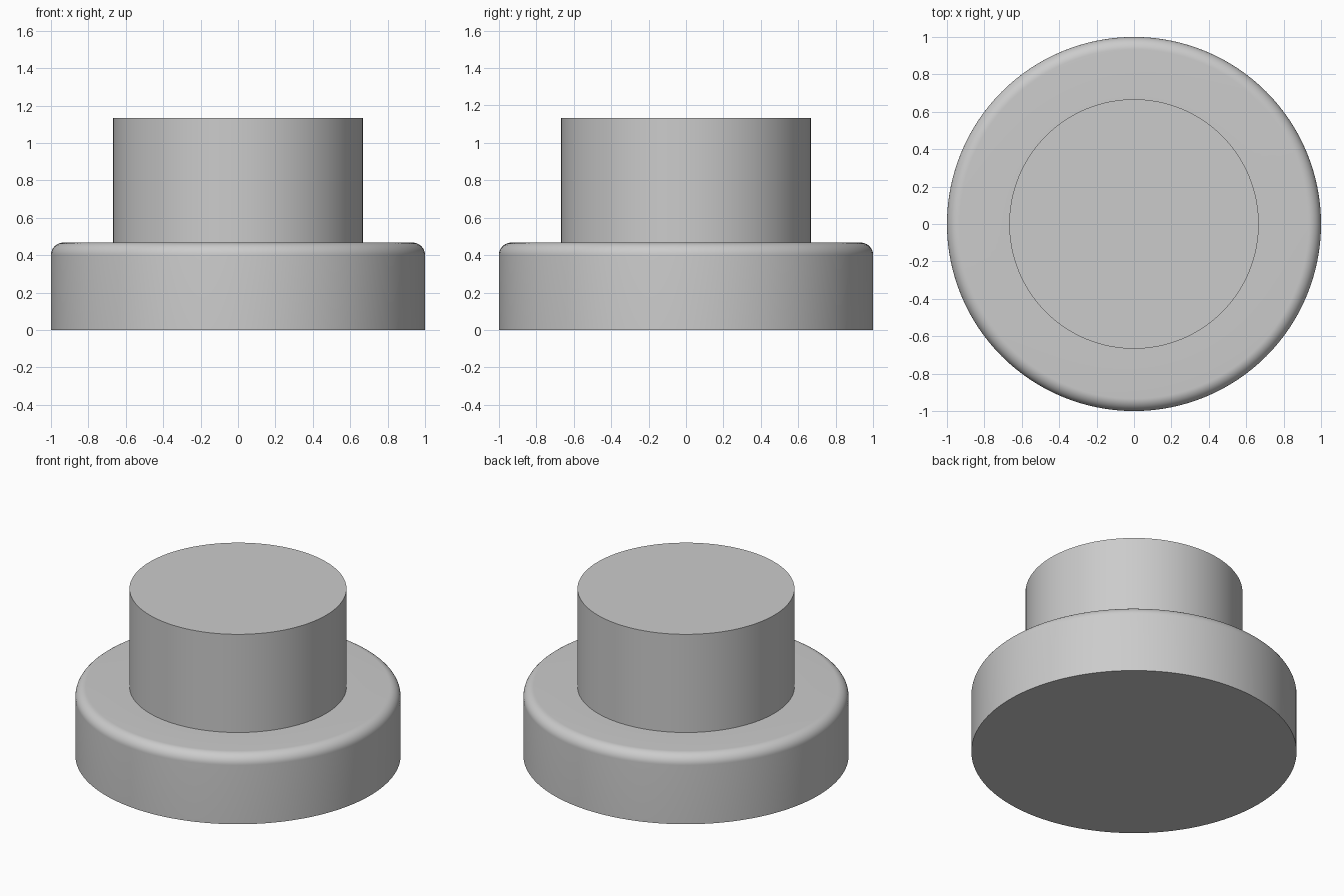
import bpy
import bmesh
from math import cos, sin, pi, radians

cube = bpy.data.objects.get("Cube")
if cube:
    bpy.data.objects.remove(cube, do_unlink=True)

SEGMENTS = 128
BASE_R, BASE_H = 1.0, 0.467
POST_R, POST_H = 0.667, 1.133
FILLET = 0.067

grey = bpy.data.materials.new("light_grey")
grey.use_nodes = True
colour = (0.6, 0.6, 0.6, 1)
grey.diffuse_color = colour
grey.node_tree.nodes["Principled BSDF"].inputs["Base Color"].default_value = colour


def lathe(name, profile):
    """Revolve an (r, z) profile about z; points on the axis close the ends."""
    bm = bmesh.new()
    verts = [bm.verts.new((r, 0, z)) for r, z in profile]
    edges = [bm.edges.new(pair) for pair in zip(verts, verts[1:])]
    bmesh.ops.spin(bm, geom=verts + edges, axis=(0, 0, 1), cent=(0, 0, 0),
                   angle=2 * pi, steps=SEGMENTS, use_merge=True)
    bmesh.ops.remove_doubles(bm, verts=bm.verts, dist=1e-5)
    bmesh.ops.recalc_face_normals(bm, faces=bm.faces)
    mesh = bpy.data.meshes.new(name)
    bm.to_mesh(mesh)
    bm.free()
    mesh.materials.append(grey)
    obj = bpy.data.objects.new(name, mesh)
    bpy.context.collection.objects.link(obj)
    bpy.ops.object.select_all(action="DESELECT")
    obj.select_set(True)
    bpy.context.view_layer.objects.active = obj
    bpy.ops.object.shade_smooth_by_angle(angle=radians(30))
    return obj


# Wide base with a rounded top rim, open where the post continues upward
rim = [(BASE_R - FILLET + FILLET * cos(a), BASE_H - FILLET + FILLET * sin(a))
       for a in (i * pi / 24 for i in range(13))]
lathe("base", [(0, 0), (BASE_R, 0)] + rim + [(POST_R, BASE_H)])

# Upright round post
lathe("post", [(POST_R, BASE_H), (POST_R, POST_H), (0, POST_H)])
